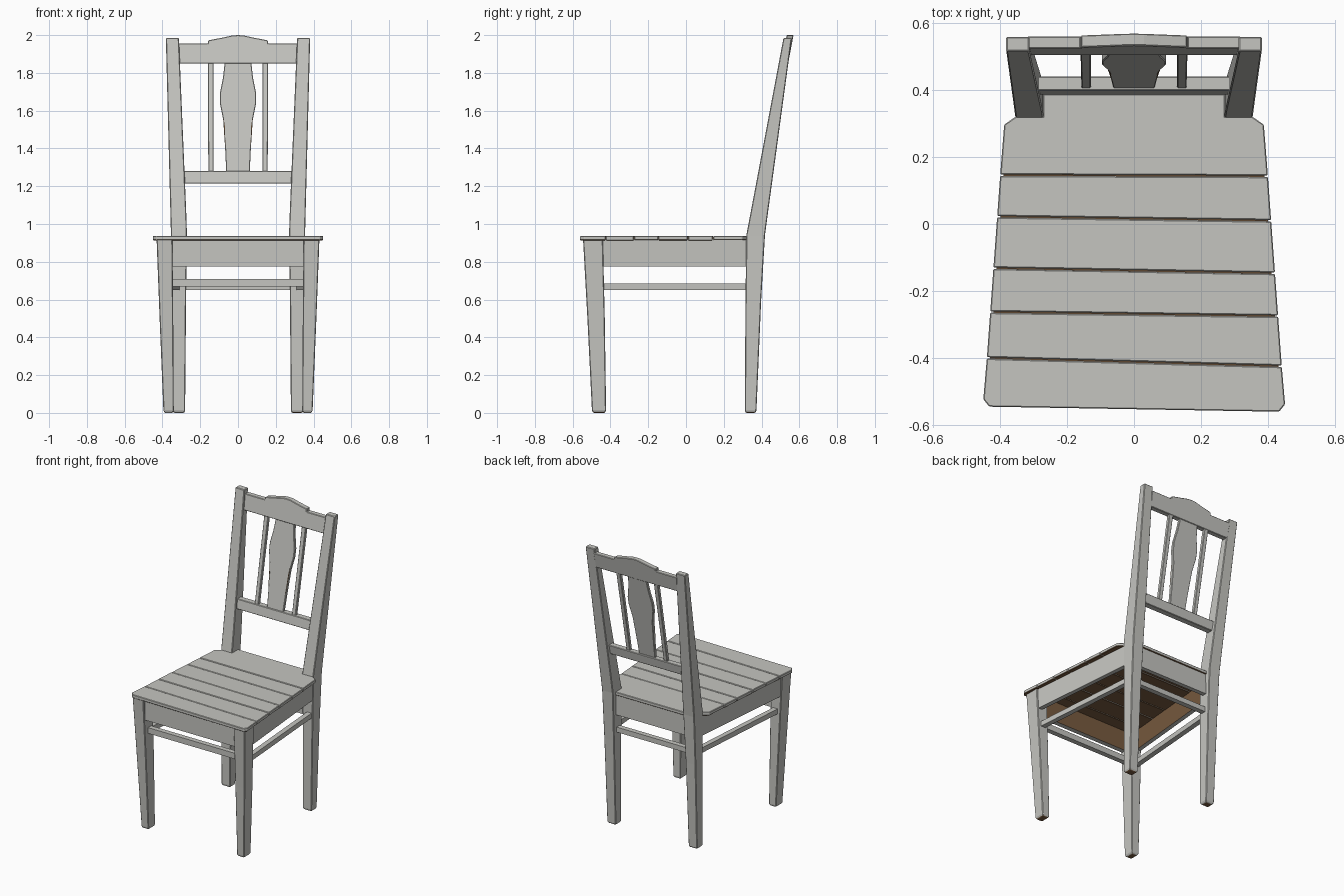
import bpy
import bmesh
import random

random.seed(4)
if "Cube" in bpy.data.objects:
    bpy.data.objects.remove(bpy.data.objects["Cube"], do_unlink=True)


def material(name, rgb):
    mat = bpy.data.materials.new(name)
    mat.use_nodes = True
    mat.diffuse_color = (*rgb, 1)
    mat.node_tree.nodes["Principled BSDF"].inputs["Base Color"].default_value = (*rgb, 1)
    return mat


PAINT = material("pale grey paint", (0.56, 0.56, 0.53))
WOOD = material("bare brown wood", (0.19, 0.105, 0.05))


def loft(name, rings, bare=None, bevel=0.0, mats=(PAINT, WOOD)):
    """Skin matching point rings and cap the ends; bare(normal, centre) picks wood faces."""
    bm = bmesh.new()
    loops = [[bm.verts.new(p) for p in ring] for ring in rings]
    for a, b in zip(loops, loops[1:]):
        for i in range(len(a)):
            j = (i + 1) % len(a)
            bm.faces.new((a[i], a[j], b[j], b[i]))
    bm.faces.new(loops[0])
    bm.faces.new(loops[-1])
    bmesh.ops.recalc_face_normals(bm, faces=bm.faces)
    if bare:
        for f in bm.faces:
            f.material_index = int(bare(f.normal, f.calc_center_median()))
    mesh = bpy.data.meshes.new(name)
    bm.to_mesh(mesh)
    bm.free()
    for m in mats:
        mesh.materials.append(m)
    obj = bpy.data.objects.new(name, mesh)
    bpy.context.collection.objects.link(obj)
    if bevel:
        mod = obj.modifiers.new("soft edges", "BEVEL")
        mod.width = bevel
        mod.segments = 1
    return obj


def rect(x0, x1, y0, y1, z):
    return [(x0, y0, z), (x1, y0, z), (x1, y1, z), (x0, y1, z)]


def faces_down(n, c):
    return n.z < -0.9


def lean(z):
    return 0.318 + 0.19 * (z - 0.93)


def leaning_panel(name, outline, offset, depth, bare=None):
    """Extrude an x-z outline along the slope of the backrest."""
    return loft(name, [[(x, lean(z) + offset + d, z) for x, z in outline]
                       for d in (0, depth)], bare, 0.003)


def mirrored(half):
    return half + [(-x, z) for x, z in reversed(half) if x]


# Legs: tapered front posts, bent back posts that carry the backrest
front_rings = [(0.346, 0.388, -0.490, -0.430, 0.0),
               (0.340, 0.395, -0.498, -0.423, 0.012),
               (0.343, 0.415, -0.522, -0.430, 0.5),
               (0.347, 0.431, -0.545, -0.440, 0.918)]
back_rings = [(0.286, 0.340, 0.318, 0.366, 0.0),
              (0.280, 0.346, 0.311, 0.373, 0.012),
              (0.275, 0.352, 0.315, 0.398, 0.6),
              (0.270, 0.355, 0.319, 0.418, 0.94),
              (0.274, 0.358, 0.342, 0.434, 1.06),
              (0.313, 0.382, 0.516, 0.560, 1.985)]
for side, s in (("left", 1), ("right", -1)):
    for end, rings in (("front", front_rings), ("back", back_rings)):
        loft(f"{side}_{end}_leg",
             [rect(s * a, s * b, c, d, z) for a, b, c, d, z in rings], faces_down, 0.004)

    # Side apron and stretcher, following the taper of the seat
    for part, z0, z1, xf, xb, w in (("apron", 0.775, 0.92, 0.421, 0.35, 0.03),
                                    ("stretcher", 0.65, 0.685, 0.402, 0.343, 0.035)):
        ends = [[(s * x, y, z0), (s * x, y, z1), (s * (x - w), y, z1), (s * (x - w), y, z0)]
                for x, y in ((xf, -0.45), (xb, 0.33))]
        inner = (lambda n, c, s=s: n.x * s < -0.8) if part == "apron" else None
        loft(f"{side}_{part}", ends, inner)

# Front and back aprons and stretchers
for name, x, y0, y1, z0, z1, bare in (
        ("front_apron", 0.36, -0.528, -0.495, 0.775, 0.92, lambda n, c: n.y > 0.8),
        ("back_apron", 0.29, 0.350, 0.380, 0.775, 0.92, lambda n, c: n.y < -0.8),
        ("front_stretcher", 0.36, -0.495, -0.460, 0.67, 0.71, None),
        ("back_stretcher", 0.29, 0.335, 0.370, 0.65, 0.685, None)):
    loft(name, [rect(-x, x, y0, y1, z) for z in (z0, z1)], bare)


# Seat planks, cut from a tapered outline with slightly uneven joints
def half_width(y):
    return 0.45 - 0.073 * (y + 0.54)


GAP = 0.002
joints = [(-0.546, -0.561), (-0.400, -0.425), (-0.263, -0.275),
          (-0.132, -0.147), (0.022, 0.010), (0.146, 0.143)]


def edge(joint, shift):
    left_end, right_end = joint[0] + shift, joint[1] + shift
    return [(-half_width(left_end), left_end), (half_width(right_end), right_end)]


for i, joint in enumerate(joints):
    front = edge(joint, GAP)
    if i == 0:
        (xa, ya), (xb, yb) = edge(joint, 0)
        front = [(xa, ya + 0.022), (xa + 0.018, ya), (xb - 0.018, yb), (xb, yb + 0.022)]
    if i + 1 < len(joints):
        outline = front + edge(joints[i + 1], -GAP)[::-1]
    else:
        back = [(0.388, 0.297), (0.352, 0.322), (0.272, 0.322), (0.272, 0.388)]
        outline = front + back + [(-x, y) for x, y in reversed(back)]
    dz = random.uniform(-0.002, 0.002)
    loft(f"seat_plank_{i + 1}", [[(x, y, z + dz) for x, y in outline] for z in (0.915, 0.938)],
         faces_down, 0.003)
    if i:
        (xa, ya), (xb, yb) = edge(joint, 0)
        strip = [(xa + 0.01, ya - 0.006), (xb - 0.01, yb - 0.006),
                 (xb - 0.01, yb + 0.006), (xa + 0.01, ya + 0.006)]
        loft(f"plank_joint_{i}", [[(x, y, z) for x, y in strip] for z in (0.92, 0.93)],
             mats=(WOOD,))

# Backrest rails
leaning_panel("lower_back_rail", mirrored([(0.288, 1.215), (0.29, 1.28)]), 0.015, 0.042)
leaning_panel("top_back_rail",
              mirrored([(0.315, 1.85), (0.32, 1.955), (0.16, 1.955), (0.158, 1.972),
                        (0.08, 1.987), (0.03, 1.998), (0, 2.0)]), 0.012, 0.036)

# Shaped centre splat with worn edges, and a slim slat on each side
splat = [(0.062, 1.27), (0.068, 1.40), (0.078, 1.55), (0.095, 1.635),
         (0.096, 1.69), (0.080, 1.77), (0.070, 1.86)]
leaning_panel("centre_splat", mirrored(splat), 0.022, 0.022)
for side, s in (("left", 1), ("right", -1)):
    slat = [(0.129, 1.27), (0.157, 1.27), (0.160, 1.86), (0.129, 1.86)]
    leaning_panel(f"{side}_slat", [(s * x, z) for x, z in slat], 0.022, 0.024)
    worn = [(0.066, 1.40), (0.071, 1.47), (0.077, 1.565), (0.070, 1.52)]
    loft(f"{side}_worn_edge", [[(s * x, lean(z) + d, z) for x, z in worn]
                               for d in (0.020, 0.023)], mats=(WOOD,))
